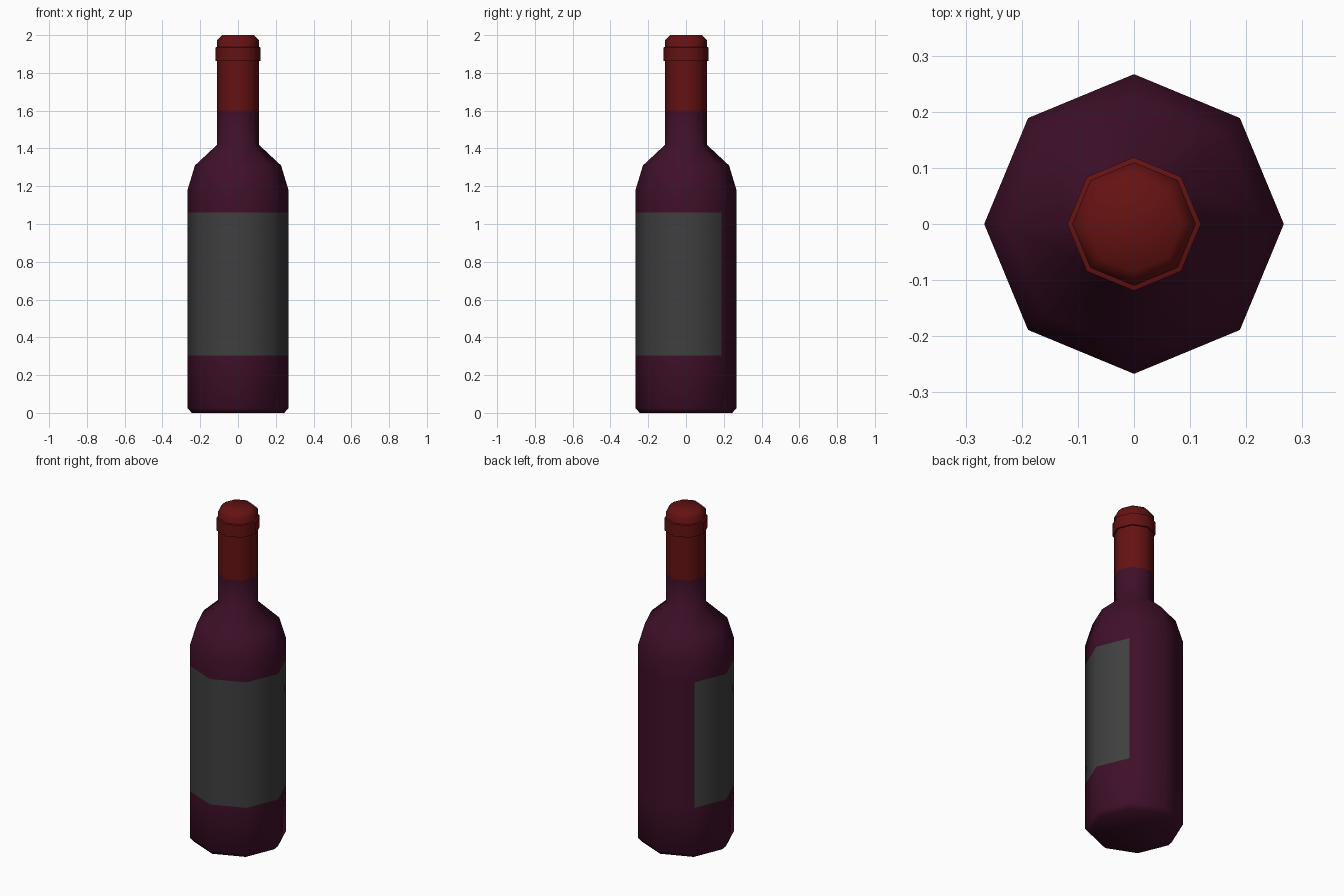
import bpy
import bmesh
import math

if "Cube" in bpy.data.objects:
    bpy.data.objects.remove(bpy.data.objects["Cube"], do_unlink=True)

SIDES = 8
LABEL_BOTTOM, LABEL_TOP = 0.305, 1.06


def make_material(name, rgb):
    mat = bpy.data.materials.new(name)
    mat.use_nodes = True
    mat.diffuse_color = (*rgb, 1)
    bsdf = mat.node_tree.nodes["Principled BSDF"]
    bsdf.inputs["Base Color"].default_value = (*rgb, 1)
    bsdf.inputs["Roughness"].default_value = 0.6
    return mat


glass = make_material("dark_wine_glass", (0.05, 0.005, 0.022))
paper = make_material("charcoal_label", (0.05, 0.05, 0.05))
foil = make_material("red_foil", (0.13, 0.006, 0.006))


def lathe(name, profile, materials, smooth_angle=60):
    """Spin (radius, z) points around z; a zero radius makes a pole."""
    bm = bmesh.new()
    rings = []
    for r, z in profile:
        if r == 0:
            rings.append([bm.verts.new((0, 0, z))] * SIDES)
        else:
            angles = [math.tau * i / SIDES for i in range(SIDES)]
            rings.append([bm.verts.new((r * math.cos(a), r * math.sin(a), z)) for a in angles])
    for low, high in zip(rings, rings[1:]):
        for i in range(SIDES):
            j = (i + 1) % SIDES
            corners = [low[i], low[j], high[j], high[i]]
            bm.faces.new(list(dict.fromkeys(corners)))
    bmesh.ops.recalc_face_normals(bm, faces=bm.faces)
    mesh = bpy.data.meshes.new(name)
    bm.to_mesh(mesh)
    bm.free()
    for mat in materials:
        mesh.materials.append(mat)
    obj = bpy.data.objects.new(name, mesh)
    bpy.context.collection.objects.link(obj)
    bpy.ops.object.select_all(action="DESELECT")
    obj.select_set(True)
    bpy.context.view_layer.objects.active = obj
    bpy.ops.object.shade_smooth_by_angle(angle=math.radians(smooth_angle))
    return obj


# Glass body, from the base up to the foil
bottle = lathe("bottle", [
    (0, 0), (0.245, 0), (0.267, 0.025), (0.267, LABEL_BOTTOM), (0.267, LABEL_TOP),
    (0.267, 1.18), (0.228, 1.31), (0.11, 1.42), (0.11, 1.6),
], [glass, paper])

# Label wraps every side except the two at the back
for face in bottle.data.polygons:
    if LABEL_BOTTOM < face.center.z < LABEL_TOP and face.center.y < 0.15:
        face.material_index = 1

# Foil sleeve with a bevelled top
lathe("foil_sleeve", [
    (0.11, 1.6), (0.11, 1.86), (0.11, 1.975), (0.085, 2), (0, 2),
], [foil])

# Raised collar around the mouth
lathe("foil_collar", [
    (0.109, 1.862), (0.119, 1.862), (0.119, 1.935), (0.109, 1.938),
], [foil])
